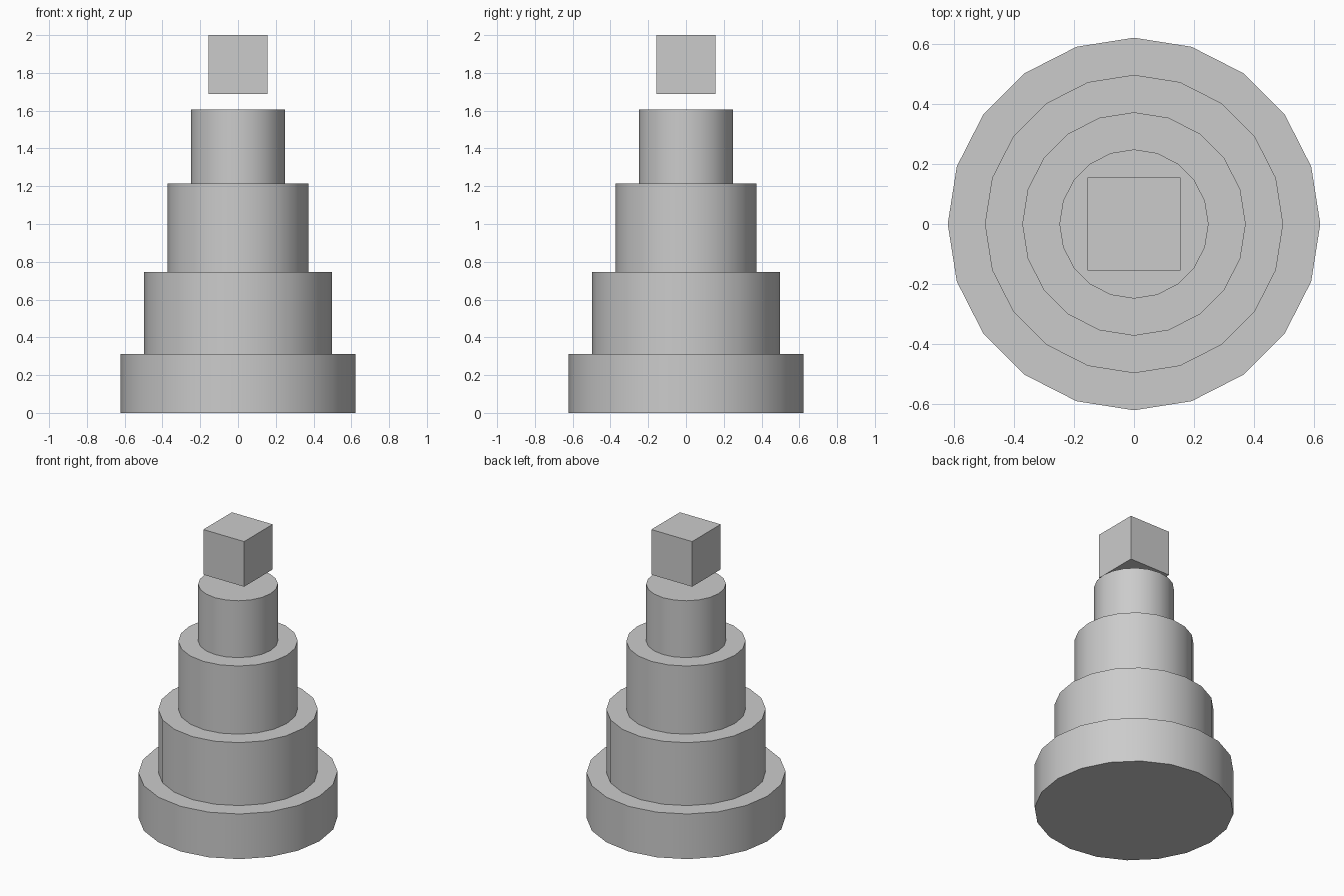
import bpy
import math

if "Cube" in bpy.data.objects:
    bpy.data.objects.remove(bpy.data.objects["Cube"])

# Stacked round tiers: name, radius, bottom, top
TIERS = [
    ("base_tier", 0.622, 0.0, 0.311),
    ("lower_tier", 0.498, 0.311, 0.745),
    ("middle_tier", 0.373, 0.745, 1.215),
    ("upper_tier", 0.249, 1.215, 1.607),
]


def add_tier(name, radius, bottom, top):
    bpy.ops.mesh.primitive_cylinder_add(
        vertices=20, radius=radius, depth=top - bottom,
        location=(0, 0, (bottom + top) / 2))
    bpy.context.object.name = name
    bpy.ops.object.shade_smooth_by_angle(angle=math.radians(30))


for tier in TIERS:
    add_tier(*tier)

# Cube floating above the top tier
CUBE = 0.311
bpy.ops.mesh.primitive_cube_add(size=CUBE, location=(0, 0, 2 - CUBE / 2))
bpy.context.object.name = "floating_cube"
